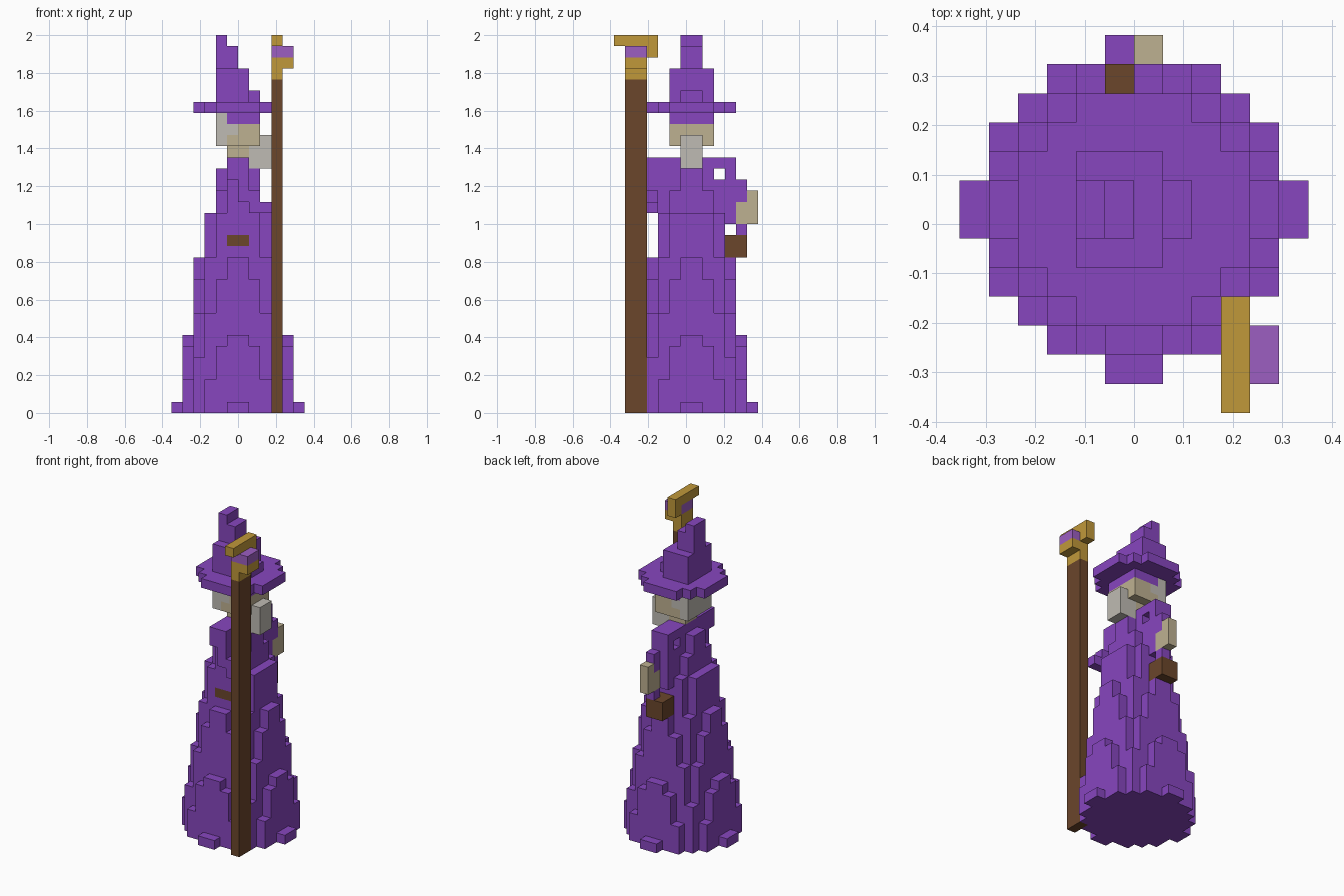
import bpy
import bmesh
import math
from mathutils import Vector

cube = bpy.data.objects.get("Cube")
if cube:
    bpy.data.objects.remove(cube)

UNIT = 2 / 34          # edge of one block
cells = {}             # block position -> part name


def srgb(r, g, b):
    def lin(c):
        c /= 255
        return c / 12.92 if c < 0.04 else ((c + 0.055) / 1.055) ** 2.4
    return (lin(r), lin(g), lin(b), 1)


def material(name, colour):
    mat = bpy.data.materials.new(name)
    mat.use_nodes = True
    mat.diffuse_color = colour
    mat.node_tree.nodes["Principled BSDF"].inputs["Base Color"].default_value = colour
    return mat


purple = material("purple_cloth", srgb(135, 70, 191))
gem = material("light_purple_gem", srgb(156, 94, 193))
gold = material("gold", srgb(192, 152, 58))
brown = material("brown", srgb(107, 70, 43))
skin = material("skin", srgb(190, 177, 145))
grey = material("grey_hair", srgb(191, 187, 179))

part_colours = {
    "robe": purple, "right_sleeve": purple, "left_sleeve": purple, "shoulders": purple,
    "belt_patch": brown, "pouch": brown, "left_hand": skin, "neck": skin, "head": skin,
    "hair": grey, "beard": grey, "hat_band": purple, "hat_brim": purple, "hat_crown": purple,
    "staff_pole": brown, "staff_hook": gold, "staff_gem": gem,
}


def box(part, x, y, z):
    """Fill blocks over half-open ranges; later parts replace earlier ones."""
    for i in range(*x):
        for j in range(*y):
            for k in range(*z):
                cells[i, j, k] = part


def disc(part, radius, k):
    for i in range(-6, 6):
        for j in range(-6, 6):
            if math.hypot(i + 0.5, j + 0.5) <= radius:
                cells[i, j, k] = part


# Robe: stepped cone, narrower above the chest
for k in range(18):
    disc("robe", 5.6 - 0.155 * k, k)
for k in range(18, 22):
    disc("robe", 2.4 - 0.2 * (k - 18), k)
for j in (-3, 2):
    box("robe", (-1, 1), (j, j + 1), (18, 21))
box("belt_patch", (-1, 1), (-3, -2), (15, 16))

# Shoulders and arms
box("shoulders", (-1, 1), (-4, 4), (22, 23))
box("shoulders", (-1, 1), (-4, 2), (21, 22))
box("shoulders", (-1, 1), (3, 4), (21, 22))
box("right_sleeve", (0, 1), (-4, -3), (19, 21))
box("right_sleeve", (1, 2), (-4, -3), (18, 20))
box("right_sleeve", (2, 3), (-4, -3), (18, 19))
box("left_sleeve", (-1, 1), (3, 4), (17, 21))
box("left_sleeve", (0, 1), (4, 5), (16, 21))
box("left_hand", (0, 1), (5, 6), (17, 20))
box("left_hand", (0, 1), (4, 5), (17, 19))
box("pouch", (-1, 1), (3, 5), (14, 16))

# Head, hair and beard
box("neck", (-1, 1), (-1, 1), (23, 24))
box("head", (-2, 2), (-2, 2), (24, 26))
box("hat_band", (-1, 2), (-2, 2), (26, 27))
box("hair", (-2, -1), (-2, 2), (24, 27))
box("hair", (-1, 0), (-2, 2), (25, 26))
box("beard", (1, 3), (-1, 1), (22, 25))

# Hat leaning backwards
disc("hat_brim", 3.85, 27)
box("hat_crown", (-2, 1), (-2, 2), (28, 31))
box("hat_crown", (1, 2), (-1, 1), (28, 29))
box("hat_crown", (-2, 0), (-1, 1), (31, 33))
box("hat_crown", (-2, -1), (-1, 1), (33, 34))

# Staff
box("staff_pole", (3, 4), (-6, -4), (0, 30))
box("staff_hook", (3, 4), (-6, -4), (30, 32))
box("staff_hook", (4, 5), (-6, -4), (31, 32))
box("staff_hook", (3, 4), (-7, -3), (33, 34))
box("staff_hook", (3, 4), (-4, -3), (32, 33))
box("staff_gem", (3, 5), (-6, -4), (32, 33))


def build(part):
    """Make one object from the exposed block faces of a part."""
    bm = bmesh.new()
    for pos, owner in cells.items():
        if owner != part:
            continue
        centre = Vector(pos) + Vector((0.5, 1, 0.5))
        for axis in range(3):
            for sign in (-1, 1):
                step = [0, 0, 0]
                step[axis] = sign
                if tuple(p + s for p, s in zip(pos, step)) in cells:
                    continue
                u, v = Vector((0, 0, 0)), Vector((0, 0, 0))
                u[(axis + 1) % 3] = 0.5
                v[(axis + 2) % 3] = 0.5 * sign
                mid = centre + Vector(step) / 2
                corners = (mid - u - v, mid + u - v, mid + u + v, mid - u + v)
                bm.faces.new([bm.verts.new(c * UNIT) for c in corners])
    bmesh.ops.remove_doubles(bm, verts=bm.verts, dist=0.001)
    mesh = bpy.data.meshes.new(part)
    bm.to_mesh(mesh)
    bm.free()
    mesh.materials.append(part_colours[part])
    bpy.context.collection.objects.link(bpy.data.objects.new(part, mesh))


for part in part_colours:
    build(part)
